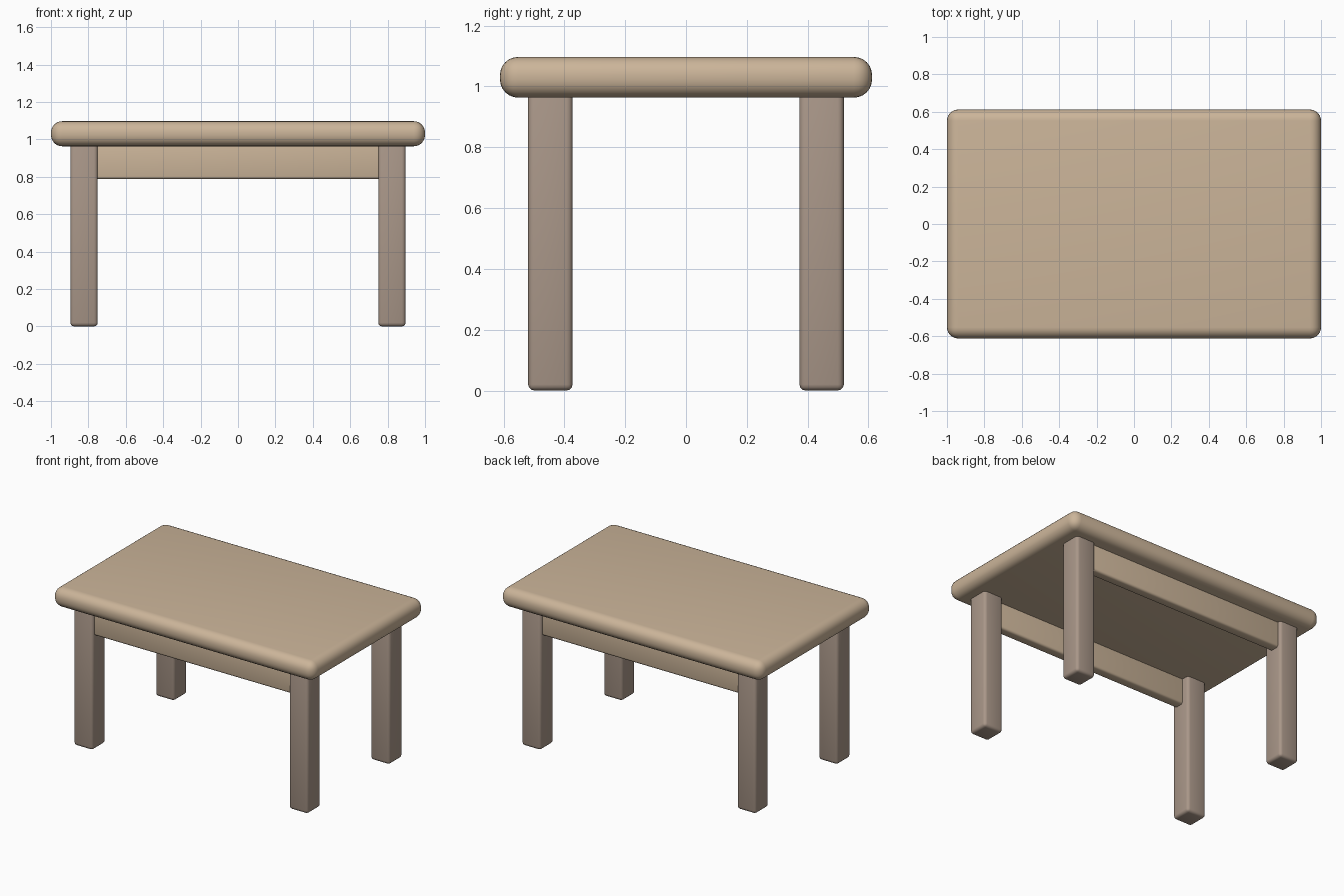
import bpy, math

if "Cube" in bpy.data.objects:
    bpy.data.objects.remove(bpy.data.objects["Cube"])


def material(name, rgb):
    m = bpy.data.materials.new(name)
    m.diffuse_color = (*rgb, 1)
    m.use_nodes = True
    m.node_tree.nodes["Principled BSDF"].inputs["Base Color"].default_value = m.diffuse_color
    return m


top_wood = material("light_wood", (0.60, 0.46, 0.32))
leg_wood = material("dark_wood", (0.40, 0.31, 0.25))


def rounded_box(name, lo, hi, radius, segments, mat):
    """Box between two corners with rounded edges."""
    centre = [(a + b) / 2 for a, b in zip(lo, hi)]
    bpy.ops.mesh.primitive_cube_add(size=1, location=centre)
    ob = bpy.context.object
    ob.name = name
    ob.scale = [b - a for a, b in zip(lo, hi)]
    bpy.ops.object.transform_apply(location=False, rotation=False, scale=True)
    bevel = ob.modifiers.new("rounding", "BEVEL")
    bevel.width = radius
    bevel.segments = segments
    bpy.ops.object.modifier_apply(modifier=bevel.name)
    bpy.ops.object.shade_smooth_by_angle(angle=math.radians(35))
    ob.data.materials.append(mat)
    return ob


# Thick rounded top
rounded_box("table_top", (-1, -0.612, 0.963), (1, 0.612, 1.097), 0.06, 6, top_wood)

for side, sy in (("front", -1), ("back", 1)):
    # Legs
    for hand, sx in (("left", -1), ("right", 1)):
        x, y = sx * 0.823, sy * 0.446
        rounded_box(f"{side}_{hand}_leg", (x - 0.073, y - 0.073, 0),
                    (x + 0.073, y + 0.073, 0.99), 0.02, 3, leg_wood)
    # Apron rail along the long side
    y = sy * 0.461
    rounded_box(f"{side}_apron", (-0.79, y - 0.035, 0.787),
                (0.79, y + 0.035, 0.99), 0.015, 3, top_wood)
